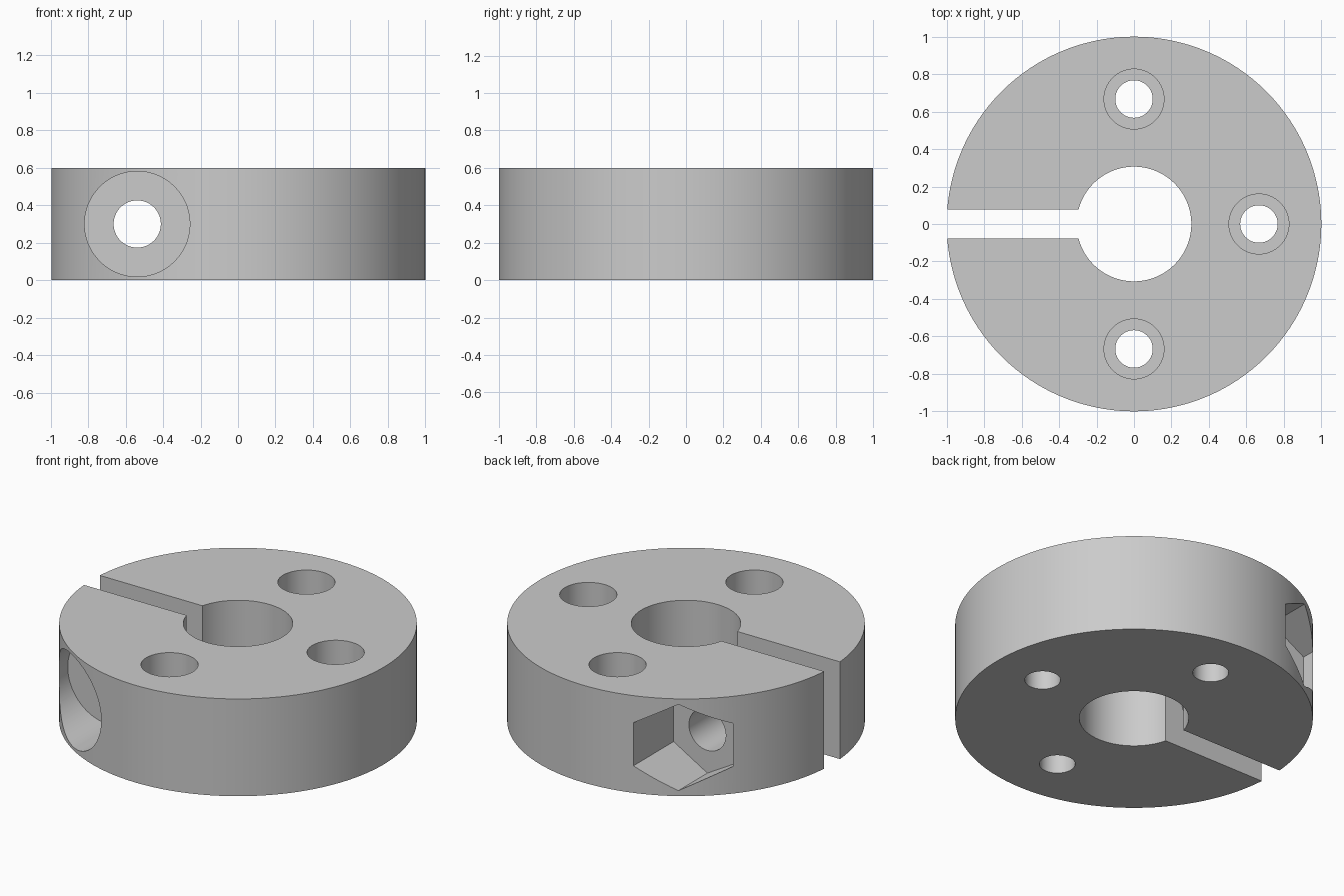
import bpy
import bmesh
from math import sin, cos, pi, radians
from mathutils import Matrix, Vector

default = bpy.data.objects.get("Cube")
if default:
    bpy.data.objects.remove(default, do_unlink=True)

HEIGHT = 0.6
BOLT_CIRCLE = 0.667
CLAMP_X, CLAMP_Z = -0.538, 0.3

grey = bpy.data.materials.new("plain_grey")
grey.use_nodes = True
colour = (0.6, 0.6, 0.6, 1)
grey.diffuse_color = colour
grey.node_tree.nodes["Principled BSDF"].inputs["Base Color"].default_value = colour


def prism(name, radius, length, matrix, sides=128):
    """Prism along local z from 0 to length, with its first corner on local +y."""
    bm = bmesh.new()
    ring = [bm.verts.new((radius * sin(2 * pi * i / sides),
                          radius * cos(2 * pi * i / sides), 0)) for i in range(sides)]
    base = bm.faces.new(ring)
    top = bmesh.ops.extrude_face_region(bm, geom=[base])["geom"]
    bmesh.ops.translate(bm, vec=(0, 0, length),
                        verts=[v for v in top if isinstance(v, bmesh.types.BMVert)])
    bmesh.ops.transform(bm, matrix=matrix, verts=bm.verts)
    return finish(name, bm)


def box(name, low, high):
    bm = bmesh.new()
    bmesh.ops.create_cube(bm, size=1)
    low, high = Vector(low), Vector(high)
    for v in bm.verts:
        v.co = (low + high) / 2 + v.co * (high - low)
    return finish(name, bm)


def finish(name, bm):
    bmesh.ops.recalc_face_normals(bm, faces=bm.faces)
    mesh = bpy.data.meshes.new(name)
    bm.to_mesh(mesh)
    bm.free()
    mesh.materials.append(grey)
    obj = bpy.data.objects.new(name, mesh)
    bpy.context.collection.objects.link(obj)
    return obj


def upright(x, y, z):
    return Matrix.Translation((x, y, z))


def along_y(y):
    """Lays a prism along +y on the clamp screw axis."""
    return Matrix.Translation((CLAMP_X, y, CLAMP_Z)) @ Matrix.Rotation(radians(-90), 4, 'X')


# Collar body
collar = prism("split_collar", 1, HEIGHT, upright(0, 0, 0), 192)

# Shaft bore and clamping slot
cutters = [
    prism("shaft_bore", 0.306, 1, upright(0, 0, -0.2)),
    box("clamp_slot", (-1.2, -0.077, -0.2), (-0.2, 0.077, 0.8)),
]

# Three counterbored mounting holes
for x, y in ((BOLT_CIRCLE, 0), (0, BOLT_CIRCLE), (0, -BOLT_CIRCLE)):
    cutters.append(prism("mounting_hole", 0.1, 1, upright(x, y, -0.2), 64))
    cutters.append(prism("mounting_counterbore", 0.16, 1, upright(x, y, HEIGHT - 0.25), 64))

# Clamp screw hole, head recess at the front and hexagonal nut pocket at the back
cutters += [
    prism("clamp_hole", 0.126, 2.4, along_y(-1.2), 64),
    prism("screw_head_recess", 0.281, 0.71, along_y(-1.2)),
    prism("nut_pocket", 0.266, 0.7, along_y(0.56), 6),
]

# Cut everything out of the collar
bpy.ops.object.select_all(action='DESELECT')
collar.select_set(True)
bpy.context.view_layer.objects.active = collar
for cutter in cutters:
    cutter.hide_render = True
    mod = collar.modifiers.new(cutter.name, 'BOOLEAN')
    mod.operation = 'DIFFERENCE'
    mod.solver = 'EXACT'
    mod.object = cutter
    bpy.ops.object.modifier_apply(modifier=mod.name)
for cutter in cutters:
    bpy.data.objects.remove(cutter, do_unlink=True)

bpy.ops.object.shade_smooth_by_angle(angle=radians(25))
